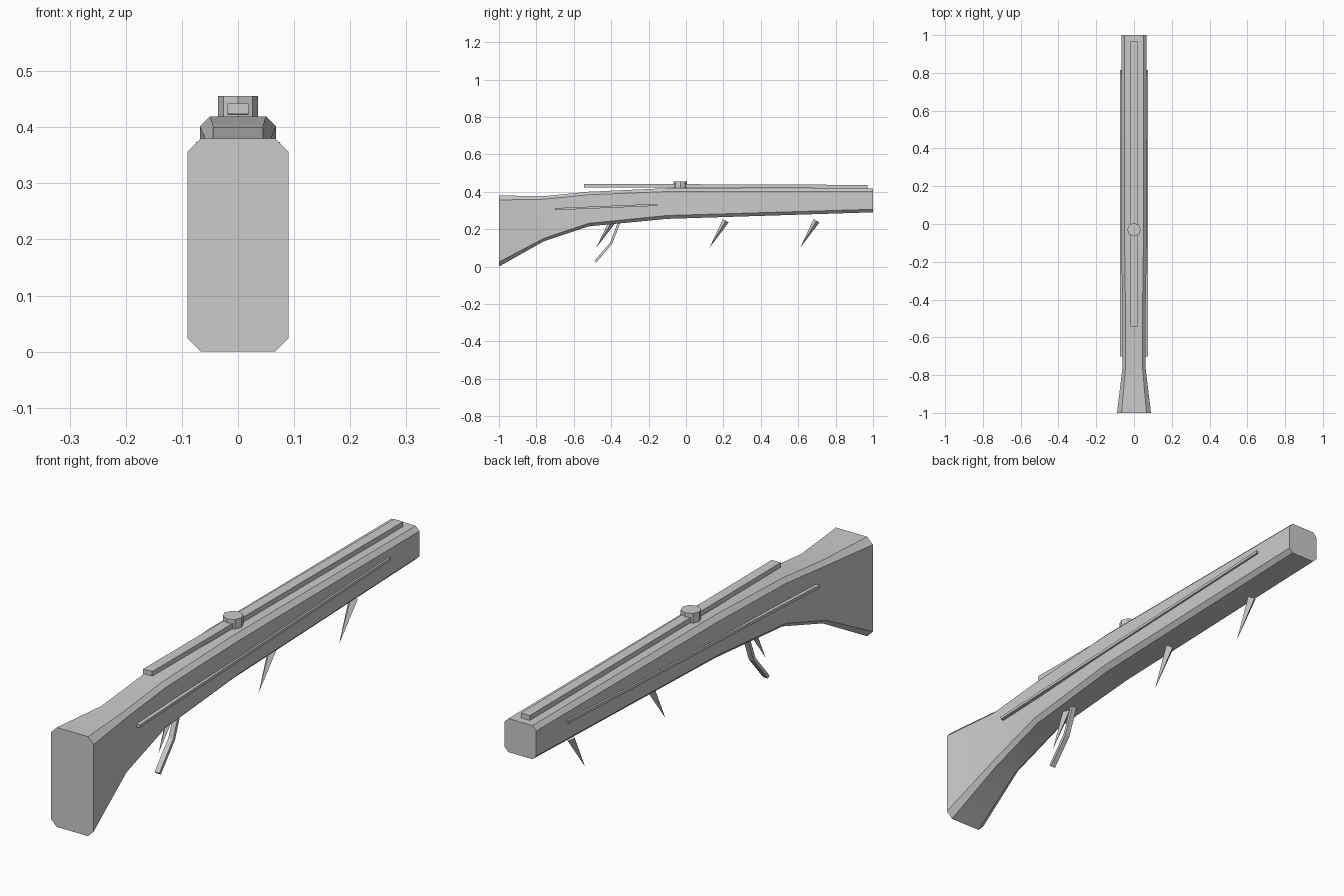
import bpy, bmesh
from math import radians
from mathutils import Vector

cube = bpy.data.objects.get("Cube")
if cube:
    bpy.data.objects.remove(cube, do_unlink=True)

grey = bpy.data.materials.new("plain_grey")
grey.use_nodes = True
tint = (0.6, 0.6, 0.6, 1)
grey.diffuse_color = tint
grey.node_tree.nodes["Principled BSDF"].inputs["Base Color"].default_value = tint


def loft(name, rings):
    """Skin closed rings of points in order and cap both ends."""
    bm = bmesh.new()
    loops = [[bm.verts.new(p) for p in ring] for ring in rings]
    for a, b in zip(loops, loops[1:]):
        for i in range(len(a)):
            j = (i + 1) % len(a)
            bm.faces.new((a[i], a[j], b[j], b[i]))
    bm.faces.new(loops[0])
    bm.faces.new(loops[-1])
    bmesh.ops.recalc_face_normals(bm, faces=bm.faces)
    mesh = bpy.data.meshes.new(name)
    bm.to_mesh(mesh)
    bm.free()
    mesh.materials.append(grey)
    obj = bpy.data.objects.new(name, mesh)
    bpy.context.collection.objects.link(obj)
    return obj


def stock_ring(y, w, low, high, c):
    """Rectangle section with cut corners."""
    right = [(w - c, low), (w, low + c), (w, high - c), (w - c, high)]
    return [(x, y, z) for x, z in right] + [(-x, y, z) for x, z in reversed(right)]


def bar(name, path, x, w, h):
    """Flat-sided bar following (y, z) points, w wide and h thick."""
    pts = [Vector((0, y, z)) for y, z in path]
    rings = []
    for i, p in enumerate(pts):
        along = (pts[min(i + 1, len(pts) - 1)] - pts[max(i - 1, 0)]).normalized()
        side = Vector((1, 0, 0))
        up = side.cross(along) * h / 2
        mid = p + side * x
        side = side * w / 2
        rings.append([mid - side - up, mid + side - up, mid + side + up, mid - side + up])
    return loft(name, rings)


def cone(name, sides, r1, r2, base, tip):
    """Cone or prism from base point to tip point."""
    axis = Vector(tip) - Vector(base)
    bpy.ops.mesh.primitive_cone_add(vertices=sides, radius1=r1, radius2=r2, depth=axis.length,
                                    location=(Vector(base) + Vector(tip)) / 2)
    obj = bpy.context.object
    obj.name = name
    obj.rotation_euler = axis.to_track_quat('Z', 'X').to_euler()
    obj.data.materials.append(grey)
    return obj


# Stock and barrel body, from the flared butt to the muzzle
body = loft("stock_body", [
    stock_ring(-1.0, 0.09, 0.0, 0.38, 0.024),
    stock_ring(-0.76, 0.061, 0.135, 0.376, 0.016),
    stock_ring(-0.52, 0.06, 0.215, 0.4, 0.016),
    stock_ring(-0.1, 0.068, 0.255, 0.419, 0.018),
    stock_ring(1.0, 0.067, 0.29, 0.418, 0.016),
])
bpy.ops.object.select_all(action='DESELECT')
body.select_set(True)
bpy.context.view_layer.objects.active = body
bpy.ops.object.shade_smooth_by_angle(angle=radians(30))

# Rail along the top, with a round knob
bar("top_rail", [(-0.545, 0.433), (0.97, 0.427)], 0, 0.038, 0.019)
cone("rail_knob", 8, 0.036, 0.036, (0, -0.03, 0.418), (0, -0.03, 0.456))

# Thin strips along both sides
for label, s in (("left", 1), ("right", -1)):
    bar(label + "_side_strip", [(-0.7, 0.307), (-0.2, 0.328), (0.815, 0.368)], s * 0.068, 0.014, 0.011)

# Spikes under the body
for label, y in (("rear", -0.48), ("middle", 0.125), ("front", 0.61)):
    cone(label + "_spike", 4, 0.018, 0, (0, y + 0.088, 0.245), (0, y, 0.1))

# Bent trigger
bar("trigger", [(-0.358, 0.235), (-0.4, 0.125), (-0.485, 0.026)], 0, 0.02, 0.013)
